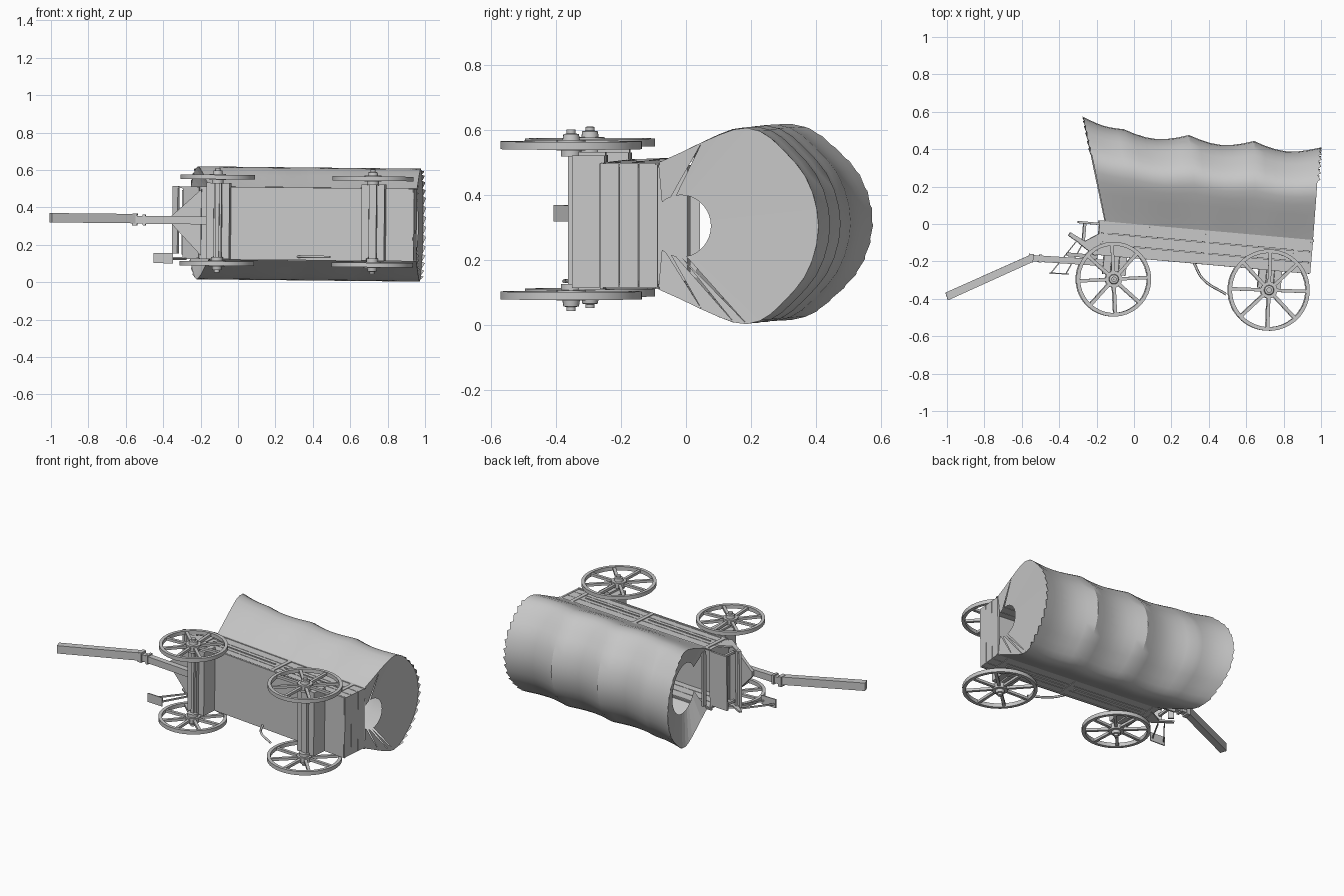
import bpy, bmesh, math
from mathutils import Matrix, Vector

if "Cube" in bpy.data.objects:
    bpy.data.objects.remove(bpy.data.objects["Cube"])

grey = bpy.data.materials.new("plain grey")
grey.use_nodes = True
COL = (0.58, 0.58, 0.58, 1)
grey.diffuse_color = COL
grey.node_tree.nodes["Principled BSDF"].inputs["Base Color"].default_value = COL

# Wagon frame: x = length (rear +), y = wagon up, z = wagon width; lying on its side
FRAME = (Matrix.Translation((0, 0, 0.315)) @ Matrix.Rotation(math.radians(0.6), 4, 'Y')
         @ Matrix.Rotation(math.radians(-5.1), 4, 'Z'))


def finish(name, bm, smooth=None):
    bmesh.ops.recalc_face_normals(bm, faces=bm.faces)
    me = bpy.data.meshes.new(name)
    bm.to_mesh(me)
    bm.free()
    me.materials.append(grey)
    ob = bpy.data.objects.new(name, me)
    bpy.context.collection.objects.link(ob)
    ob.matrix_world = FRAME
    if smooth:
        bpy.ops.object.select_all(action='DESELECT')
        ob.select_set(True)
        bpy.context.view_layer.objects.active = ob
        bpy.ops.object.shade_smooth_by_angle(angle=math.radians(smooth))


def add_box(bm, x0, x1, y0, y1, z0, z1, rot=None):
    m = Matrix.Translation(((x0 + x1) / 2, (y0 + y1) / 2, (z0 + z1) / 2)) @ \
        Matrix.Diagonal((x1 - x0, y1 - y0, z1 - z0, 1))
    bmesh.ops.create_cube(bm, size=1, matrix=(rot @ m) if rot else m)


def boxes(name, *specs):
    bm = bmesh.new()
    for s in specs:
        add_box(bm, *s)
    finish(name, bm)


def add_prism(bm, pts, z0, z1):
    lo = [bm.verts.new((x, y, z0)) for x, y in pts]
    hi = [bm.verts.new((x, y, z1)) for x, y in pts]
    bm.faces.new(lo)
    bm.faces.new(hi)
    for i in range(len(pts)):
        j = (i + 1) % len(pts)
        bm.faces.new((lo[i], lo[j], hi[j], hi[i]))


def prisms(name, *specs):
    bm = bmesh.new()
    for s in specs:
        add_prism(bm, *s)
    finish(name, bm)


def add_lathe(bm, prof, n, loc):
    # closed (radius, z) profile turned round z
    rings = [[bm.verts.new((loc[0] + r * math.cos(2 * math.pi * i / n),
                            loc[1] + r * math.sin(2 * math.pi * i / n), loc[2] + z))
              for r, z in prof] for i in range(n)]
    k = len(prof)
    for i in range(n):
        a, b = rings[i], rings[(i + 1) % n]
        for j in range(k):
            bm.faces.new((a[j], b[j], b[(j + 1) % k], a[(j + 1) % k]))


def wheel(name, x, y, z, r, side, phase):
    bm = bmesh.new()
    add_lathe(bm, [(r, -.012), (r, .012), (r - .02, .012), (r - .02, -.012)], 40, (x, y, z))
    hub = [(.001, -.035), (.032, -.035), (.032, -.016), (.045, -.016), (.045, .016),
           (.027, .016), (.024, .034), (.014, .036), (.014, .048), (.001, .048)]
    add_lathe(bm, [(a, b * side) for a, b in hub], 16, (x, y, z))
    for i in range(8):
        rot = Matrix.Translation((x, y, z)) @ Matrix.Rotation(math.radians(phase + 45 * i), 4, 'Z')
        add_box(bm, .03, r - .015, -.009, .009, -.008, .008, rot)
    finish(name, bm, 35)


# Wheels and axles
for label, x, y, r, ph in (("front", -.084, -.304, .20, 8), ("rear", .748, -.288, .218, 3)):
    for side, tag in ((1, "upper"), (-1, "lower")):
        wheel(f"{label}_{tag}_wheel", x, y, .015 + .231 * side, r, side, ph)
    boxes(f"{label}_axle",
          (x - .062, x - .022, -.28, -.18, -.193, .215),
          (x + .022, x + .062, -.28, -.18, -.193, .215),
          (x - .02, x + .02, -.296, -.18, -.20, .225),
          (x - .01, x + .01, y - .007, y + .007, -.225, .255))

# Wagon bed: floor, plank sides, rails and posts
boxes("bed_floor", (-.19, .955, -.182, -.165, -.188, .192))
for s, tag in ((1, "upper"), (-1, "lower")):
    bm = bmesh.new()
    a, b = sorted((s * .180, s * .190))
    for y0, y1 in ((-.18, -.124), (-.121, -.065), (-.062, -.004)):
        add_prism(bm, [(-.19 + (y0 + .18) * .1, y0), (.955, y0), (.958, y1), (-.18, y1)], a, b)
    a, b = sorted((s * .188, s * .194))
    add_box(bm, -.19, .965, -.010, .003, a, b)
    add_box(bm, -.19, .96, -.18, -.17, a, b)
    for x in (-.16, .385, .86):
        add_box(bm, x, x + .025, -.18, 0, a, b)
    for x0, x1 in ((-.11, .36), (.43, .84)):
        add_box(bm, x0, x1, -.098, -.090, a, b)
    # cheek of the driver's box
    a, b = sorted((s * .184, s * .194))
    add_prism(bm, [(-.19, -.182), (-.345, -.092), (-.335, -.075), (-.255, -.115), (-.17, -.06)], a, b)
    finish(f"{tag}_bed_side", bm)
boxes("tailgate", *[(.948, .96, -.18 + i * .06, -.122 + i * .06, -.19, .192) for i in range(3)])
boxes("front_wall", (-.185, -.17, -.18, -.01, -.188, .192))

# Driver's seat and slatted footboard
boxes("seat", (-.30, -.17, -.022, -.010, -.17, .175), (-.27, -.255, -.12, -.02, -.16, -.145),
      (-.27, -.255, -.12, -.02, .15, .165), (-.155, -.14, .0, .03, -.17, .175))
prisms("footboard",
       ([(-.345, -.092), (-.337, -.080), (-.307, -.0985), (-.315, -.1105)], -.165, .195),
       ([(-.285, -.129), (-.277, -.117), (-.185, -.172), (-.194, -.188)], -.188, .192))

# Foot step and its bracket
prisms("foot_step",
       ([(-.425, -.305), (-.32, -.300), (-.32, -.294), (-.425, -.298)], -.218, -.163),
       *[([p, (p[0] + .007, p[1]), (q[0] + .007, q[1]), q], -.20, -.19)
         for p, q in (((-.42, -.30), (-.30, -.12)), ((-.34, -.297), (-.27, -.14)))])

# Hitch plate, tongue and joint collars
bm = bmesh.new()
face = bm.faces.new([bm.verts.new((x, -.183, z))
                     for x, z in ((-.18, -.175), (-.345, 0), (-.345, .03), (-.18, .18))])
low = bmesh.ops.extrude_face_region(bm, geom=[face])
bmesh.ops.translate(bm, vec=(0, -.02, 0),
                    verts=[v for v in low["geom"] if isinstance(v, bmesh.types.BMVert)])
finish("hitch_plate", bm)
prisms("tongue",
       ([(-.54, -.248), (-.54, -.214), (-.10, -.203), (-.10, -.238)], -.008, .034),
       ([(-.972, -.455), (-.955, -.495), (-.525, -.252), (-.535, -.212)], -.006, .044))
boxes("tongue_collars", (-.545, -.52, -.254, -.208, -.018, .046),
      (-.49, -.475, -.250, -.206, -.016, .042))

# Brake rod
cu = bpy.data.curves.new("brake_rod", 'CURVE')
cu.dimensions = '3D'
cu.bevel_depth = .007
cu.bevel_resolution = 1
sp = cu.splines.new('BEZIER')
sp.bezier_points.add(2)
for p, co in zip(sp.bezier_points, ((.34, -.18, -.175), (.395, -.26, -.175), (.525, -.33, -.175))):
    p.co = co
    p.handle_left_type = p.handle_right_type = 'AUTO'
cu.materials.append(grey)
rod = bpy.data.objects.new("brake_rod", cu)
bpy.context.collection.objects.link(rod)
rod.matrix_world = FRAME

# Canvas cover: half hoop section (height, half width), lofted over five hoops
HALF = [(0, .195), (.07, .226), (.135, .257), (.19, .281), (.235, .297), (.275, .302), (.315, .292),
        (.35, .270), (.385, .237), (.425, .195), (.455, .155), (.478, .105), (.492, .052)]
HOOP = [(h, -w) for h, w in HALF] + [(.497, 0)] + [(h, w) for h, w in reversed(HALF)]
HOOPS = [(-.32, .546), (-.10, .50), (.25, .50), (.60, .499), (.95, .494)]


def station(xt, top):
    xb = -.156 + (xt + .32) / 1.27 * 1.115
    return [Vector((xb + (xt - xb) * h / .497, h * top / .497, w)) for h, w in HOOP]


stations = []
for b in range(4):
    (xa, ha), (xb, hb) = HOOPS[b], HOOPS[b + 1]
    for i in range(6 + (b == 3)):
        t = i / 6
        sag = (.014 if b == 0 else .037) * math.sin(math.pi * t)
        stations.append(station(xa + (xb - xa) * t, ha + (hb - ha) * t - sag))
bm = bmesh.new()
rows = [[bm.verts.new(p) for p in s] for s in stations]
for a, b in zip(rows, rows[1:]):
    for i in range(len(a) - 1):
        bm.faces.new((a[i], b[i], b[i + 1], a[i + 1]))
finish("canvas_cover", bm, 28)


# Drawn-in end panels with a hole, and the laced edge along each rim
def end_panel(name, rim, centre_h, rh, rw, a0, inset, out, slits):
    n = len(rim)
    bm = bmesh.new()
    inner = []
    for i in range(n):
        a = math.radians(a0 + (180 - 2 * a0) * i / (n - 1))
        h = centre_h + rh * math.sin(a)
        x = rim[0].x + (rim[n // 2].x - rim[0].x) * h / rim[n // 2].y + inset
        inner.append(bm.verts.new((x, h, -rw * math.cos(a))))
    outer = [bm.verts.new(p) for p in rim]
    for i in range(n - 1):
        if i in slits:
            bm.faces.new((outer[i], outer[i + 1], inner[i]))
        else:
            bm.faces.new((outer[i], outer[i + 1], inner[i + 1], inner[i]))
    for i in range(6, n - 7):
        p, q = rim[i], rim[i + 1]
        bm.faces.new([bm.verts.new(v) for v in (p, q, p.lerp(q, .8) + Vector((out, .004, 0)))])
    finish(name, bm)


end_panel("rear_canvas_end", stations[-1], .07, .092, .095, -40, -.004, .016, (1, 3, 4, 23))
end_panel("front_canvas_end", stations[0], .19, .16, .15, -60, .07, -.008, ())
